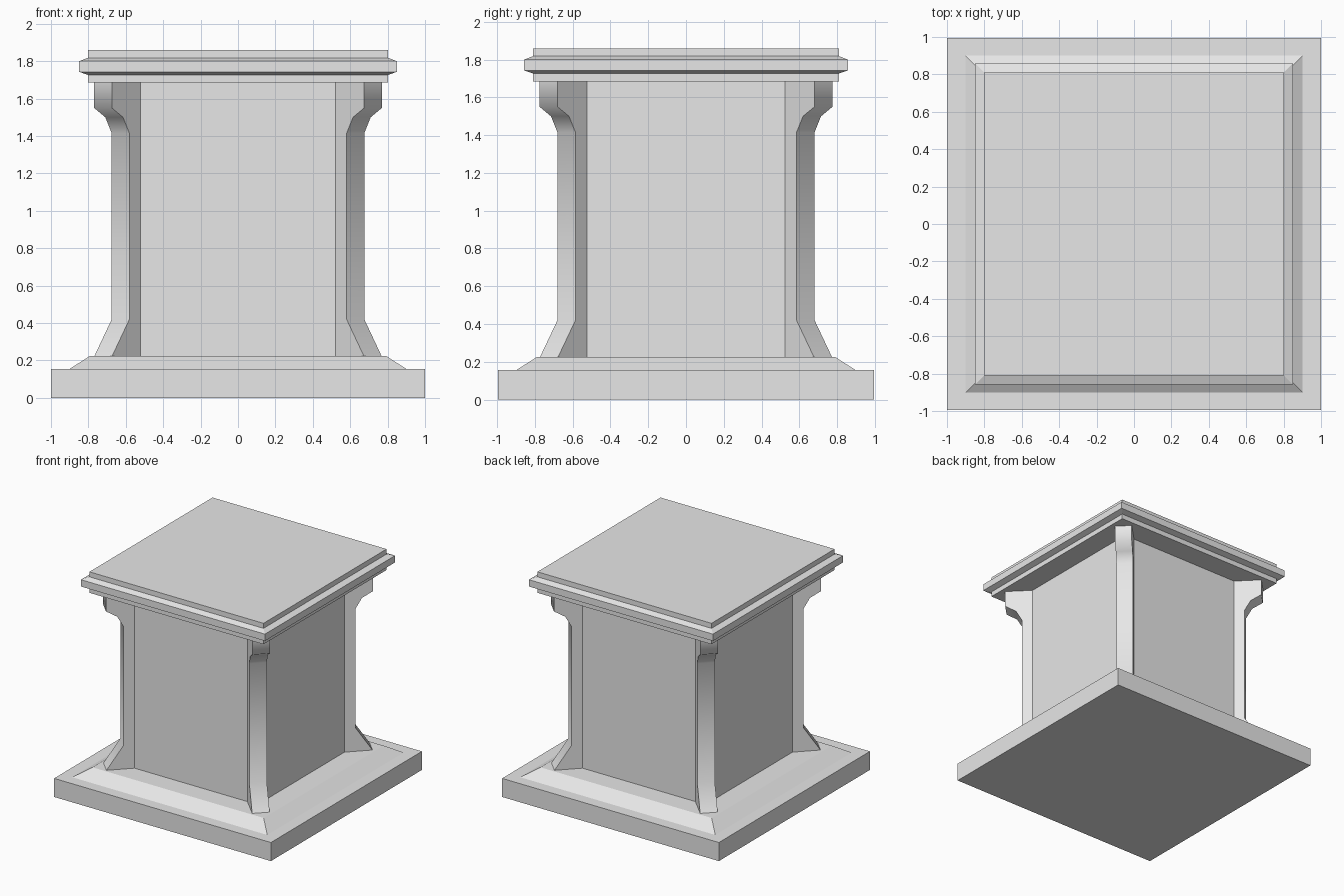
import bpy, bmesh, math

cube = bpy.data.objects.get("Cube")
if cube:
    bpy.data.objects.remove(cube, do_unlink=True)

stone = bpy.data.materials.new("grey stone")
stone.use_nodes = True
stone.diffuse_color = (0.8, 0.8, 0.8, 1)
stone.node_tree.nodes["Principled BSDF"].inputs["Base Color"].default_value = (0.8, 0.8, 0.8, 1)


def finish(name, bm):
    bmesh.ops.recalc_face_normals(bm, faces=bm.faces)
    mesh = bpy.data.meshes.new(name)
    bm.to_mesh(mesh)
    bm.free()
    mesh.materials.append(stone)
    obj = bpy.data.objects.new(name, mesh)
    bpy.context.collection.objects.link(obj)
    return obj


def square_stack(name, profile, depth=1.0):
    """Loft square rings given as (half width, height)."""
    bm = bmesh.new()
    rings = []
    for h, z in profile:
        rings.append([bm.verts.new((sx * h, sy * h * depth, z))
                      for sx, sy in ((-1, -1), (1, -1), (1, 1), (-1, 1))])
    for low, high in zip(rings, rings[1:]):
        for i in range(4):
            j = (i + 1) % 4
            bm.faces.new((low[i], low[j], high[j], high[i]))
    bm.faces.new(rings[0][::-1])
    bm.faces.new(rings[-1])
    return finish(name, bm)


def corner_fin(name, angle):
    """Flared plate set diagonally on one corner of the shaft."""
    profile = [(0.5, 0.22), (0.722, 0.22), (0.628, 0.42), (0.628, 1.415),
               (0.662, 1.50), (0.722, 1.55), (0.722, 1.69), (0.5, 1.69)]
    half = 0.067
    bm = bmesh.new()
    face = bm.faces.new([bm.verts.new((r * math.sqrt(2), -half, z)) for r, z in profile])
    side = bmesh.ops.extrude_face_region(bm, geom=[face])["geom"]
    bmesh.ops.translate(bm, vec=(0, 2 * half, 0),
                        verts=[v for v in side if isinstance(v, bmesh.types.BMVert)])
    # turn onto the corner, in the mesh itself
    c, s = math.cos(angle), math.sin(angle)
    for v in bm.verts:
        x, y = v.co.x, v.co.y
        v.co.x, v.co.y = x * c - y * s, (x * s + y * c) * 1.008
    obj = finish(name, bm)
    bpy.ops.object.select_all(action='DESELECT')
    obj.select_set(True)
    bpy.context.view_layer.objects.active = obj
    bpy.ops.object.shade_smooth_by_angle(angle=math.radians(65))


# Base: square slab with a sloped plinth on top
square_stack("base_slab", [(1.0, 0), (1.0, 0.155)], 0.995)
square_stack("base_plinth", [(0.9, 0.15), (0.9, 0.155), (0.79, 0.225)])

# Shaft
square_stack("shaft", [(0.615, 0.22), (0.615, 1.69)], 1.008)

# Corner fins
for i, label in enumerate(("back_left", "back_right", "front_right", "front_left")):
    corner_fin("corner_fin_" + label, math.radians(45 + 90 * i))

# Moulded cap
square_stack("cap", [(0.803, 1.685), (0.803, 1.727), (0.849, 1.743), (0.849, 1.8),
                     (0.803, 1.818), (0.803, 1.86)], 1.01)
